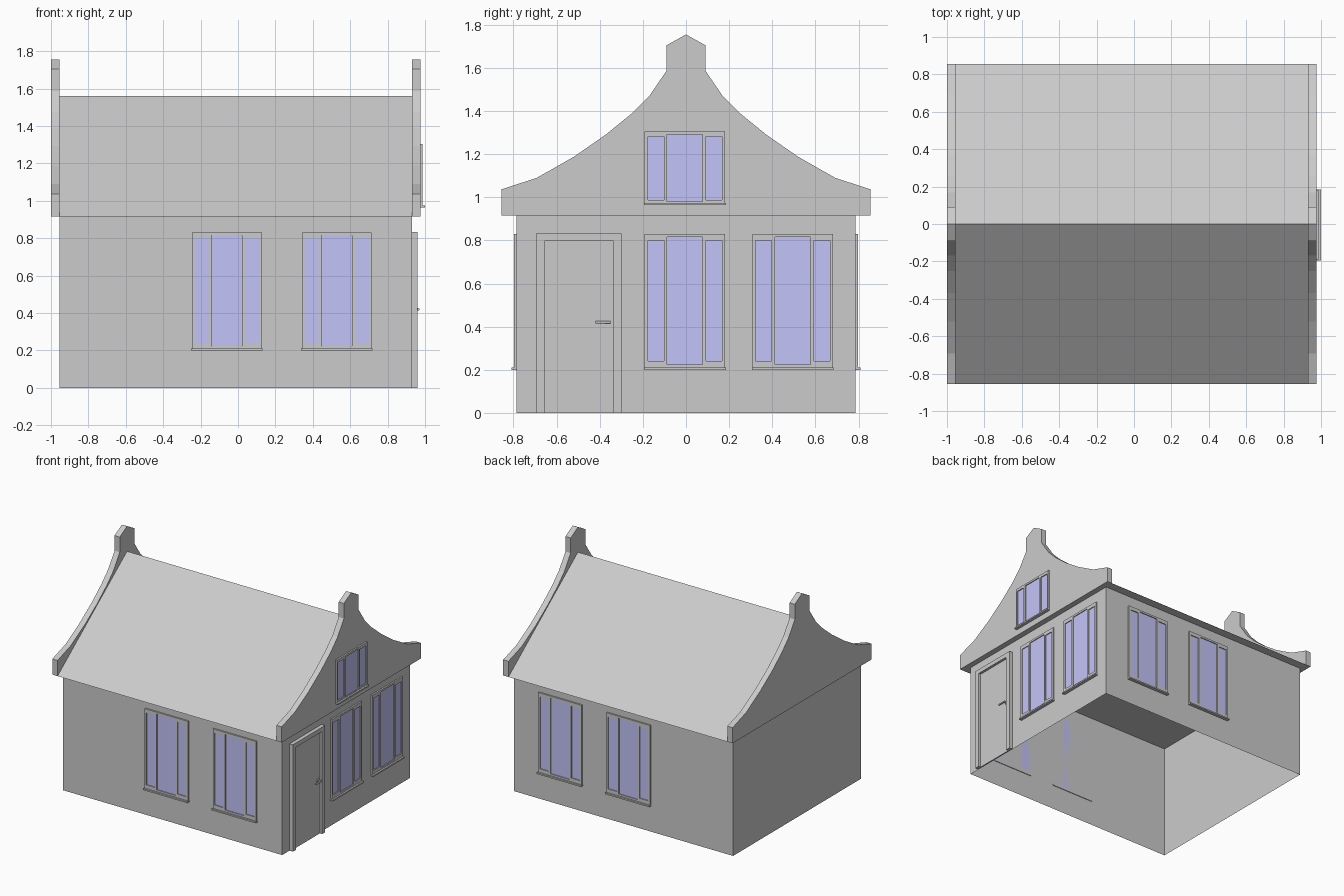
import bpy, bmesh
from math import radians
from mathutils import Matrix, Vector

if "Cube" in bpy.data.objects:
    bpy.data.objects.remove(bpy.data.objects["Cube"])

X0, X1, Y, EAVE = -0.955, 0.93, 0.785, 0.915

glass = bpy.data.materials.new("glass_blue")
glass.diffuse_color = (0.55, 0.55, 0.95, 1)
glass.use_nodes = True
glass.node_tree.nodes["Principled BSDF"].inputs["Base Color"].default_value = glass.diffuse_color


def finish(name, bm, matrix=Matrix(), material=None):
    bm.transform(matrix)
    bmesh.ops.recalc_face_normals(bm, faces=bm.faces)
    me = bpy.data.meshes.new(name)
    bm.to_mesh(me)
    bm.free()
    ob = bpy.data.objects.new(name, me)
    bpy.context.collection.objects.link(ob)
    if material:
        me.materials.append(material)
    return ob


def boxes(name, items, matrix=Matrix(), material=None):
    """Each item is (x0, x1, y0, y1, z0, z1)."""
    bm = bmesh.new()
    for a, b, c, d, e, f in items:
        m = Matrix.Translation(((a + b) / 2, (c + d) / 2, (e + f) / 2))
        bmesh.ops.create_cube(bm, size=1, matrix=m @ Matrix.Diagonal((b - a, d - c, f - e, 1)))
    return finish(name, bm, matrix, material)


def extrude_x(name, profile, x0, x1):
    """Extrude a closed (y, z) profile along x."""
    bm = bmesh.new()
    face = bm.faces.new([bm.verts.new((x0, y, z)) for y, z in profile])
    ext = bmesh.ops.extrude_face_region(bm, geom=[face], use_keep_orig=True)["geom"]
    verts = [v for v in ext if isinstance(v, bmesh.types.BMVert)]
    bmesh.ops.translate(bm, vec=(x1 - x0, 0, 0), verts=verts)
    return finish(name, bm)


def place(x, y, turn):
    """Wall frame: local x runs along the wall, local -y points outwards."""
    return Matrix.Translation((x, y, 0)) @ Matrix.Rotation(radians(turn), 4, 'Z')


def window(name, matrix, zb, zt, inset, sill_z):
    out, top, bot = -0.012, zt + 0.015, sill_z + 0.01
    w = 0.187
    bars = [(-w, w, out, 0, zt, top), (-w, w, out, 0, bot, zb)]
    panes = [(-0.08, 0.08, -0.005, 0, zb, zt)]
    for s in (-1, 1):
        for a, b in ((0.082, 0.098), (0.172, w)):
            lo, hi = sorted((s * a, s * b))
            bars.append((lo, hi, out, 0, zb, zt))
        lo, hi = sorted((s * 0.098, s * 0.172))
        bars += [(lo, hi, out, 0, zb, zb + inset), (lo, hi, out, 0, zt - inset, zt)]
        panes.append((lo, hi, -0.005, 0, zb + inset, zt - inset))
    boxes(name + "_frame", bars, matrix)
    boxes(name + "_panes", panes, matrix, glass)
    boxes(name + "_sill", [(-0.19, 0.19, -0.025, 0.005, sill_z, sill_z + 0.011)], matrix)


# Walls: thin shell, open below
bm = bmesh.new()
corners = [(X0, -Y), (X1, -Y), (X1, Y), (X0, Y)]
low = [bm.verts.new((x, y, 0)) for x, y in corners]
high = [bm.verts.new((x, y, EAVE)) for x, y in corners]
for i in range(4):
    j = (i + 1) % 4
    bm.faces.new((low[i], low[j], high[j], high[i]))
finish("walls", bm)

# Roof and the two curved gables
extrude_x("roof", [(-0.855, EAVE), (0.855, EAVE), (0, 1.56)], X0, X1)
half = [(0.855, EAVE), (0.855, 1.037), (0.692, 1.09), (0.52, 1.188), (0.37, 1.292),
        (0.25, 1.39), (0.168, 1.473), (0.09, 1.587), (0.09, 1.705)]
gable = half + [(0, 1.755)] + [(-y, z) for y, z in reversed(half)]
extrude_x("gable_left", gable, -1, X0)
extrude_x("gable_right", gable, X1, 0.975)

# Windows on the front, back, right wall and right gable
for i, x in enumerate((-0.06, 0.528)):
    window(f"front_window_{i}", place(x, -Y, 0), 0.225, 0.815, 0.015, 0.2)
    window(f"back_window_{i}", place(x, Y, 180), 0.225, 0.815, 0.015, 0.2)
for i, y in enumerate((-0.005, 0.495)):
    window(f"right_window_{i}", place(X1, y, 90), 0.225, 0.815, 0.015, 0.2)
window("gable_window", place(0.975, -0.005, 90), 0.98, 1.29, 0.008, 0.963)

# Door with frame
door = place(X1, -0.497, 90)
boxes("door_frame", [(-0.198, -0.16, -0.03, 0, 0, 0.832), (0.16, 0.198, -0.03, 0, 0, 0.832),
                     (-0.16, 0.16, -0.03, 0, 0.798, 0.832)], door)
boxes("door", [(-0.16, 0.16, -0.01, 0, 0, 0.798)], door)

# Door handle: rose, stem and lever
bm = bmesh.new()
for r, depth, pos, axis in ((0.018, 0.006, (0.137, -0.013, 0.42), 'X'),
                            (0.006, 0.024, (0.137, -0.024, 0.42), 'X'),
                            (0.006, 0.07, (0.113, -0.034, 0.42), 'Y')):
    bmesh.ops.create_cone(bm, cap_ends=True, segments=16, radius1=r, radius2=r, depth=depth,
                          matrix=Matrix.Translation(pos) @ Matrix.Rotation(radians(90), 4, axis))
handle = finish("door_handle", bm, door)
bpy.context.view_layer.objects.active = handle
handle.select_set(True)
bpy.ops.object.shade_smooth_by_angle()
